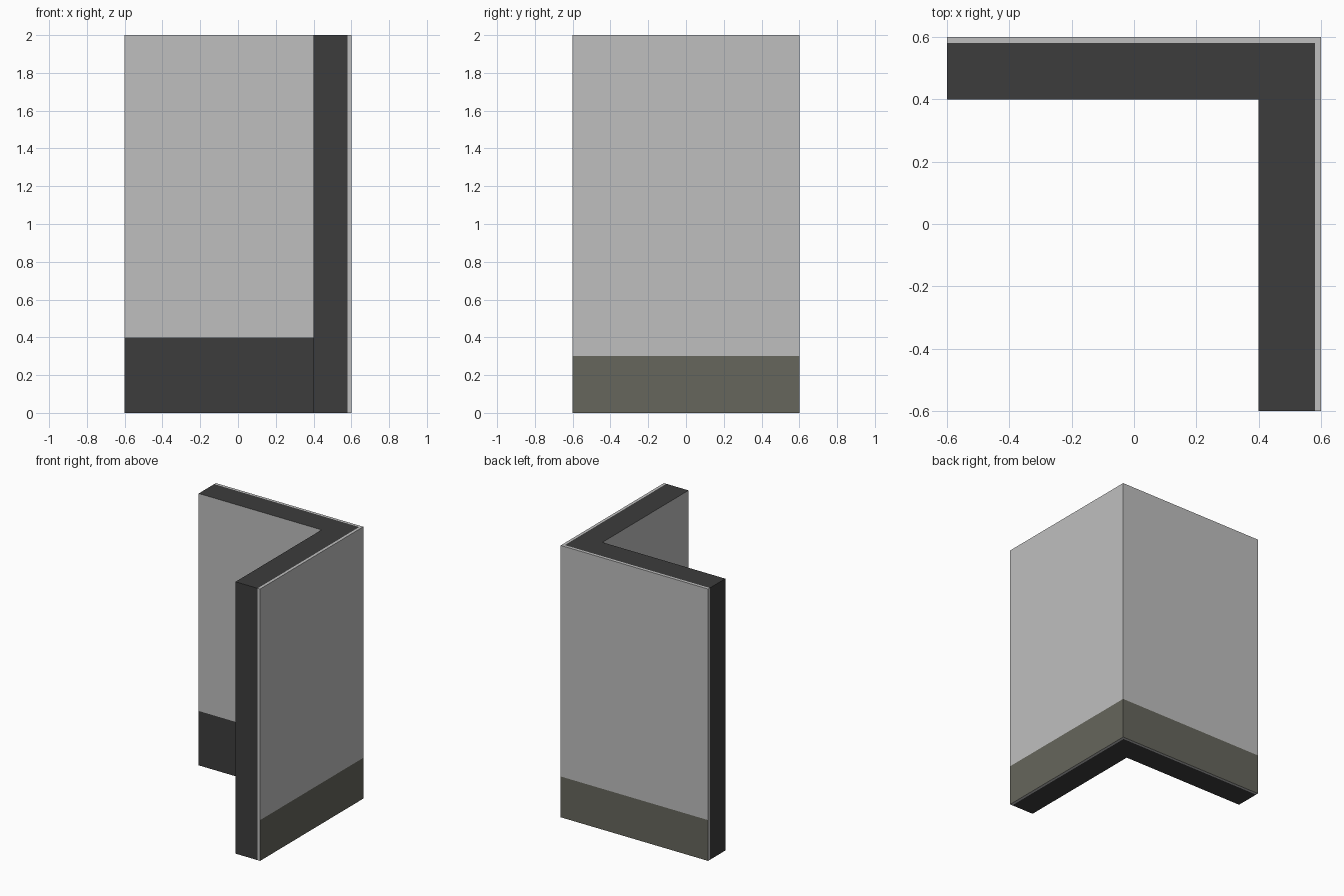
import bpy, bmesh

if "Cube" in bpy.data.objects:
    bpy.data.objects.remove(bpy.data.objects["Cube"])


def material(name, rgb):
    m = bpy.data.materials.new(name)
    m.diffuse_color = (*rgb, 1)
    m.use_nodes = True
    m.node_tree.nodes["Principled BSDF"].inputs["Base Color"].default_value = m.diffuse_color
    return m


DARK = material("dark grey", (0.046, 0.046, 0.046))
LIGHT = material("light grey", (0.52, 0.52, 0.52))
OLIVE = material("olive grey", (0.133, 0.133, 0.107))


def l_wall(name, inner, outer, cut_z, mats, paint):
    """Extruded L-shaped wall, cut at cut_z, with faces coloured by a rule."""
    plan = [(-0.6, inner), (inner, inner), (inner, -0.6),
            (outer, -0.6), (outer, outer), (-0.6, outer)]
    bm = bmesh.new()
    base = bm.faces.new([bm.verts.new((x, y, 0)) for x, y in plan])
    top = bmesh.ops.extrude_face_region(bm, geom=[base])["geom"]
    bmesh.ops.translate(bm, vec=(0, 0, 2),
                        verts=[v for v in top if isinstance(v, bmesh.types.BMVert)])
    bmesh.ops.bisect_plane(bm, geom=bm.verts[:] + bm.edges[:] + bm.faces[:],
                           plane_co=(0, 0, cut_z), plane_no=(0, 0, 1))
    bmesh.ops.recalc_face_normals(bm, faces=bm.faces[:])
    bm.normal_update()
    for f in bm.faces:
        f.material_index = int(paint(f.calc_center_median(), f.normal))
    mesh = bpy.data.meshes.new(name)
    bm.to_mesh(mesh)
    bm.free()
    for m in mats:
        mesh.materials.append(m)
    bpy.context.collection.objects.link(bpy.data.objects.new(name, mesh))


# Dark core: inner faces are light above a dark skirting
l_wall("wall_core", 0.4, 0.58, 0.4, [DARK, LIGHT],
       lambda c, n: c.z > 0.4 and ((n.x < -0.9 and abs(c.x - 0.4) < 0.01)
                                   or (n.y < -0.9 and abs(c.y - 0.4) < 0.01)))

# Thin outer cladding: outward faces have an olive band at the foot
l_wall("outer_cladding", 0.58, 0.6, 0.3, [LIGHT, OLIVE],
       lambda c, n: c.z < 0.3 and (n.x > 0.9 or n.y > 0.9))
